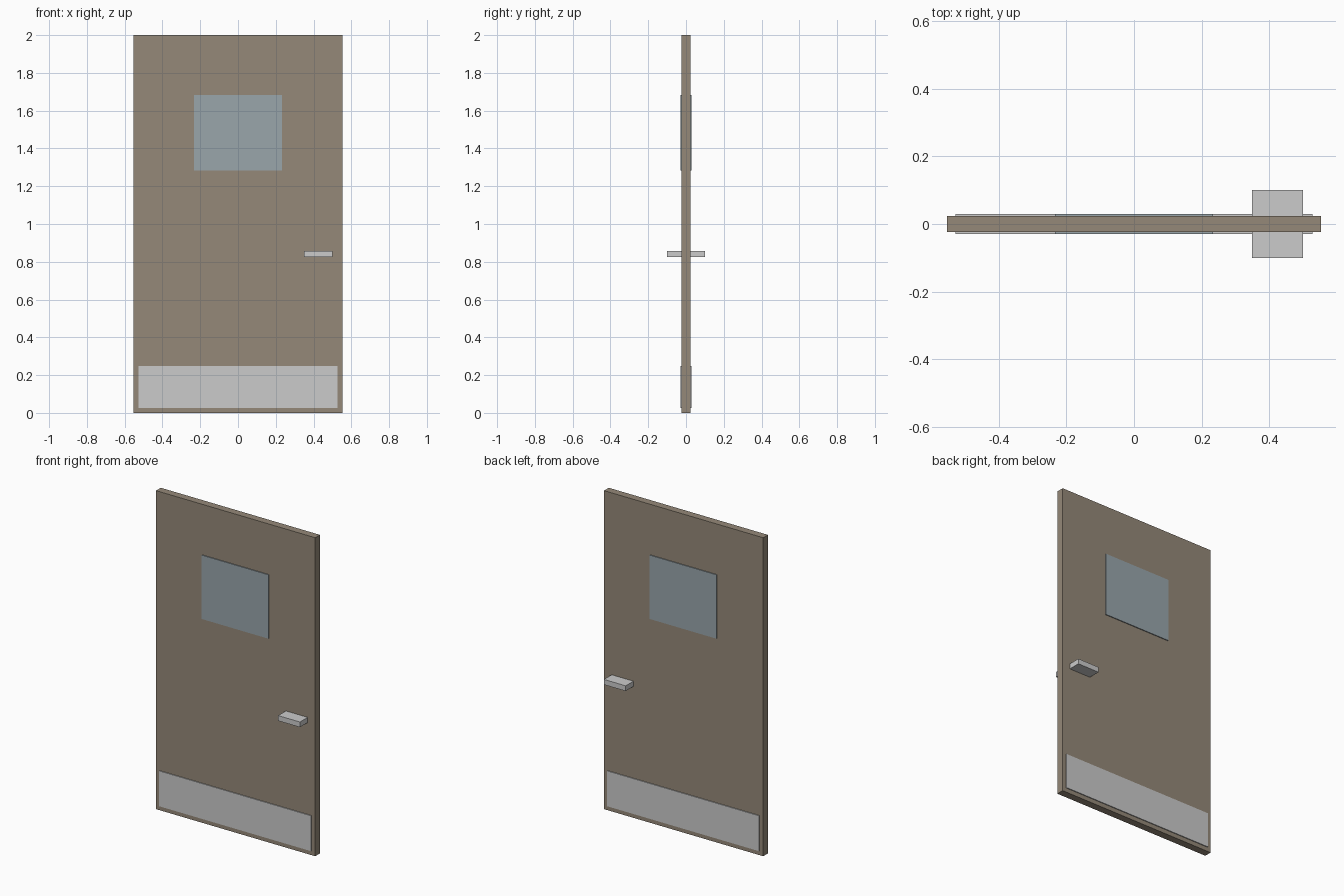
import bpy

if "Cube" in bpy.data.objects:
    bpy.data.objects.remove(bpy.data.objects["Cube"])


def material(name, rgb):
    m = bpy.data.materials.new(name)
    m.diffuse_color = (*rgb, 1.0)
    m.use_nodes = True
    m.node_tree.nodes["Principled BSDF"].inputs["Base Color"].default_value = m.diffuse_color
    return m


def box(name, x, y, z, mat=None):
    """Box from (min, max) ranges in x and z, and half-depth y."""
    bpy.ops.mesh.primitive_cube_add(
        size=1, location=((x[0] + x[1]) / 2, 0, (z[0] + z[1]) / 2))
    ob = bpy.context.object
    ob.name = name
    ob.scale = (x[1] - x[0], 2 * y, z[1] - z[0])
    bpy.ops.object.transform_apply(location=False, rotation=False, scale=True)
    if mat:
        ob.data.materials.append(mat)
    return ob


wood = material("door_brown", (0.30, 0.25, 0.19))
glass = material("window_blue_grey", (0.32, 0.38, 0.41))

# Door leaf
box("door_panel", (-0.553, 0.553), 0.0235, (0.0, 2.0), wood)
# Window pane, standing slightly proud on both faces
box("window", (-0.233, 0.233), 0.029, (1.282, 1.683), glass)
# Kick plate, proud on both faces
box("kick_plate", (-0.528, 0.528), 0.029, (0.027, 0.249))
# Handle bar passing through the door to both sides
box("handle", (0.349, 0.50), 0.10, (0.825, 0.858))
